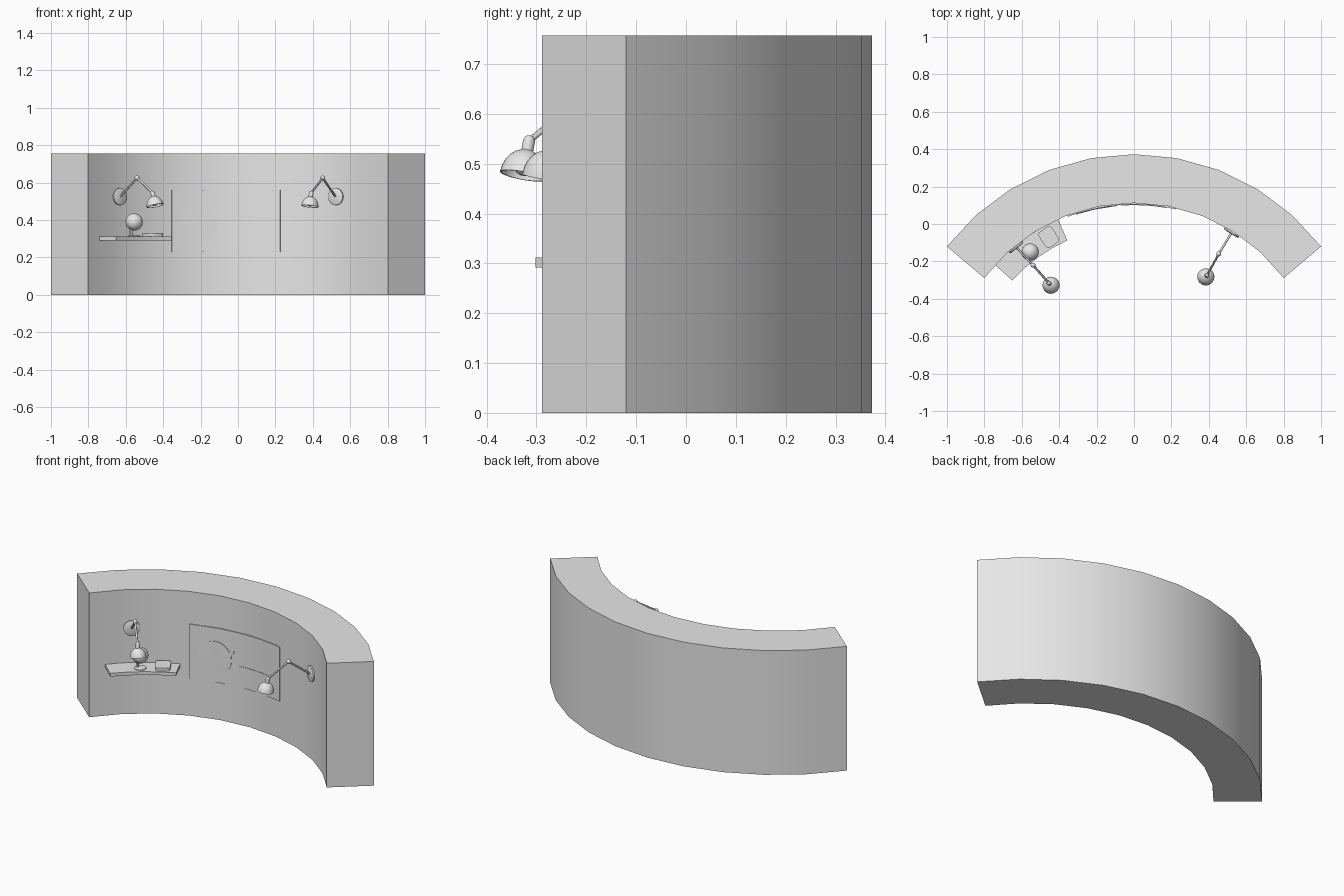
import bpy, bmesh, math
from mathutils import Vector

if "Cube" in bpy.data.objects:
    bpy.data.objects.remove(bpy.data.objects["Cube"])

CY = -0.888          # centre of the wall's curve on y
STEP = 10.6          # degrees per wall facet

grey = bpy.data.materials.new("plain_grey")
grey.diffuse_color = (0.8, 0.8, 0.8, 1)
grey.use_nodes = True
grey.node_tree.nodes["Principled BSDF"].inputs["Base Color"].default_value = grey.diffuse_color


def polar(deg, r, z):
    a = math.radians(deg)
    return Vector((r * math.sin(a), CY + r * math.cos(a), z))


def finish(bm, name, angle=30):
    bmesh.ops.recalc_face_normals(bm, faces=bm.faces)
    me = bpy.data.meshes.new(name)
    bm.to_mesh(me)
    bm.free()
    ob = bpy.data.objects.new(name, me)
    bpy.context.collection.objects.link(ob)
    me.materials.append(grey)
    bpy.ops.object.select_all(action='DESELECT')
    ob.select_set(True)
    bpy.context.view_layer.objects.active = ob
    bpy.ops.object.shade_smooth_by_angle(angle=math.radians(angle))
    return ob


def sector(name, inner, outer, z0, z1):
    """Curved slab; inner and outer are lists of (degrees, radius)."""
    bm = bmesh.new()
    rings = [[bm.verts.new(polar(*p, z)) for p, z in ((i, z0), (o, z0), (o, z1), (i, z1))]
             for i, o in zip(inner, outer)]
    for a, b in zip(rings, rings[1:]):
        for k in range(4):
            bm.faces.new((a[k], a[(k + 1) % 4], b[(k + 1) % 4], b[k]))
    bm.faces.new(rings[0])
    bm.faces.new(rings[-1])
    return finish(bm, name)


def arc(a0, a1, n, r):
    return [(a0 + (a1 - a0) * i / n, r) for i in range(n + 1)]


def lathe(name, base, axis, profile, n=24):
    """Revolve (radius, height) points about an axis."""
    bm = bmesh.new()
    q = Vector(axis).to_track_quat('Z', 'Y')
    rings = []
    for r, h in profile:
        count = n if r > 0 else 1
        rings.append([bm.verts.new(Vector(base) + q @ Vector((
            r * math.cos(math.tau * i / n), r * math.sin(math.tau * i / n), h)))
            for i in range(count)])
    for a, b in zip(rings, rings[1:]):
        for i in range(n):
            vs = [a[i % len(a)], a[(i + 1) % len(a)], b[(i + 1) % len(b)], b[i % len(b)]]
            bm.faces.new(list(dict.fromkeys(vs)))
    return finish(bm, name)


def rod(name, p, q, r):
    d = Vector(q) - Vector(p)
    return lathe(name, p, d, [(0, 0), (r, 0), (r, d.length), (0, d.length)], 12)


def ball(name, c, r, n=24):
    bm = bmesh.new()
    bmesh.ops.create_uvsphere(bm, u_segments=n, v_segments=n // 2, radius=r)
    bmesh.ops.translate(bm, verts=bm.verts, vec=Vector(c))
    return finish(bm, name)


def wall_plate(name, pts, r0, r1):
    """Thin fan-shaped plate laid on the wall; pts are (x, z)."""
    bm = bmesh.new()
    mid = (sum(p[0] for p in pts) / len(pts), sum(p[1] for p in pts) / len(pts))

    def at(p, r):
        return bm.verts.new(polar(math.degrees(math.asin(p[0] / r)), r, p[1]))
    front, back = [[at(p, r) for p in pts] for r in (r0, r1)]
    c = at(mid, r0)
    for i in range(len(pts)):
        j = (i + 1) % len(pts)
        bm.faces.new((front[i], front[j], c))
        bm.faces.new((front[i], back[i], back[j], front[j]))
    return finish(bm, name)


# Curved wall
sector("curved_wall", arc(-53.2, 53.2, 10, 1.0), arc(-52.5, 52.5, 10, 1.261), 0, 0.757)

# Shelf on the left
sector("shelf", arc(-48, -24, 4, 0.876), arc(-48, -24, 4, 1.0), 0.292, 0.312)

# Globe on a stand
ball("globe", (-0.555, -0.15, 0.39), 0.046)
lathe("globe_base", (-0.555, -0.15, 0.311), (0, 0, 1),
      [(0, 0), (0.035, 0), (0.033, 0.005), (0, 0.007)])
rod("globe_stem", (-0.572, -0.152, 0.314), (-0.572, -0.152, 0.36), 0.008)

# Rounded box lying on the shelf
bm = bmesh.new()
turn = math.radians(33)
loop = []
for k, (sx, sy) in enumerate(((1, 1), (-1, 1), (-1, -1), (1, -1))):
    for i in range(5):
        a = math.pi / 2 * (k + i / 4)
        x = sx * 0.022 + 0.02 * math.cos(a)
        y = sy * 0.030 + 0.02 * math.sin(a)
        loop.append(bm.verts.new((-0.456 + x * math.cos(turn) - y * math.sin(turn),
                                  -0.07 + x * math.sin(turn) + y * math.cos(turn), 0.311)))
base = bm.faces.new(loop)
top = bmesh.ops.extrude_face_region(bm, geom=[base])
bmesh.ops.translate(bm, vec=(0, 0, 0.02),
                    verts=[v for v in top['geom'] if isinstance(v, bmesh.types.BMVert)])
finish(bm, "rounded_box")


# Jointed wall lamps
def lamp(side, mount_deg, elbow, neck, rim):
    mount = polar(mount_deg, 0.99, 0.525)
    inward = Vector((0, CY, 0.525)) - mount
    lathe(side + "_lamp_mount", mount, inward,
          [(0, -0.005), (0.046, -0.005), (0.046, 0.003), (0.04, 0.006), (0, 0.007)])
    rod(side + "_lamp_lower_arm", mount, elbow, 0.006)
    ball(side + "_lamp_elbow", elbow, 0.013, 16)
    rod(side + "_lamp_upper_arm", elbow, neck, 0.006)
    axis = Vector(neck) - Vector(rim)
    h = axis.length
    dome = [(0.046 * math.cos(math.radians(t)), 0.054 * math.sin(math.radians(t)))
            for t in range(0, 76, 15)]
    inside = [(r * 0.93, z * 0.93) for r, z in reversed(dome)]
    lathe(side + "_lamp_shade", rim, axis,
          [(0, h), (0.012, h), (0.012, 0.052)] + dome[::-1] + inside[::-1] + [(0, 0.05)])
    ball(side + "_lamp_bulb", Vector(rim) + axis.normalized() * 0.022, 0.022, 16)
    ball(side + "_lamp_head_joint", neck, 0.012, 16)


lamp("left", -39.5, (-0.54, -0.22, 0.625), (-0.456, -0.315, 0.545), (-0.443, -0.328, 0.476))
lamp("right", 31.8, (0.453, -0.16, 0.625), (0.391, -0.273, 0.545), (0.384, -0.283, 0.473))

# Curved panel on the wall with raised shapes
angles = [-20.9, -2 * STEP + 4, -STEP, -5, 0, 5, STEP, 13.1]
sector("wall_panel", [(a, 0.992) for a in angles], [(a, 1.0) for a in angles], 0.23, 0.56)
disc = [(-0.21 + 0.1 * math.cos(math.tau * i / 32), 0.38 + 0.1 * math.sin(math.tau * i / 32))
        for i in range(32)]
wall_plate("panel_disc", disc, 0.988, 0.995)
wall_plate("panel_handle", [(-0.13, 0.40), (-0.115, 0.405), (-0.09, 0.44), (-0.105, 0.44),
                            (-0.135, 0.425)], 0.988, 0.995)
sector("panel_plate", arc(-3.8, 10, 4, 0.989), arc(-3.8, 10, 4, 0.996), 0.27, 0.36)
